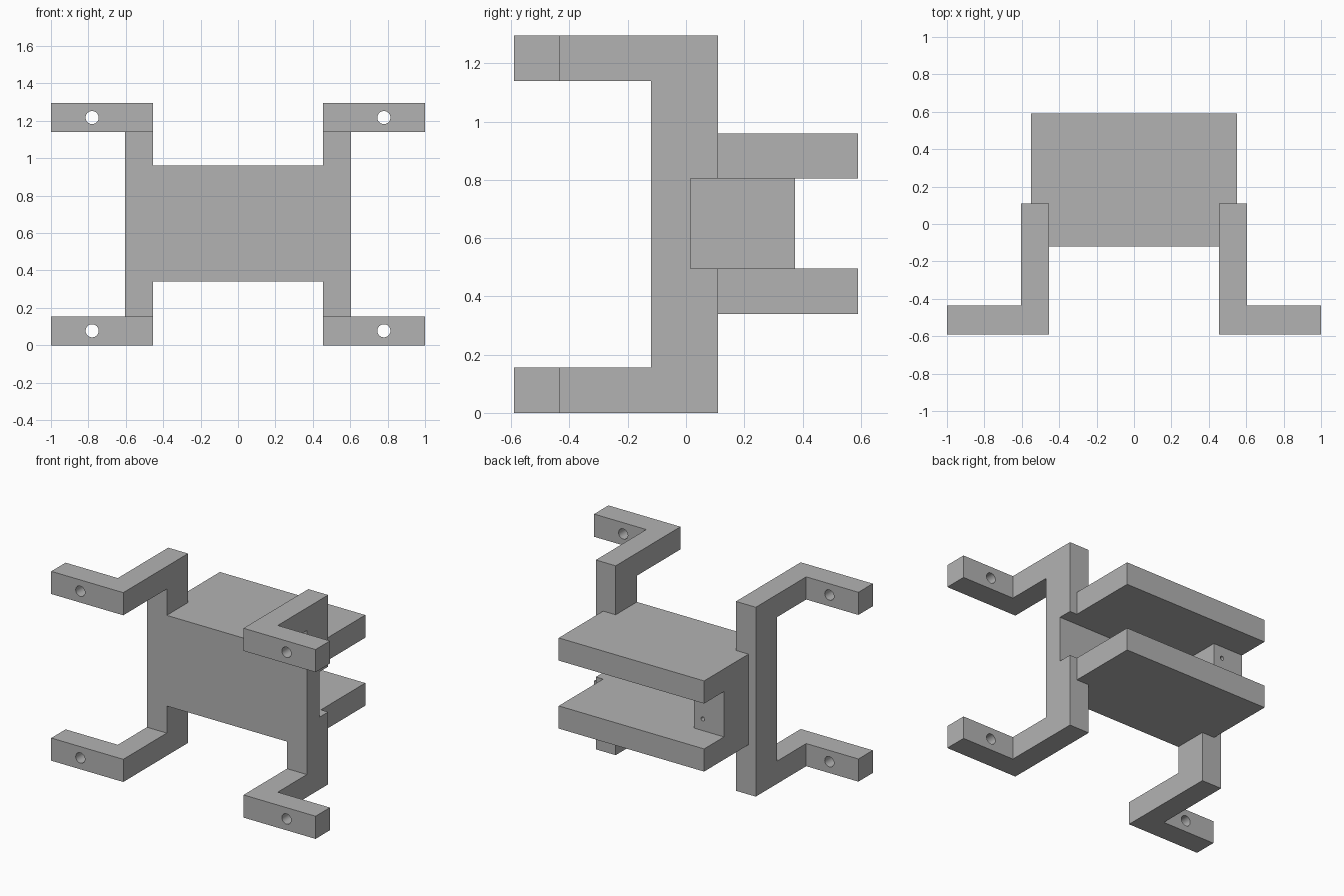
import bpy, bmesh
from mathutils import Vector, Matrix
from math import pi

default = bpy.data.objects.get("Cube")
if default:
    bpy.data.objects.remove(default, do_unlink=True)

grey = bpy.data.materials.new("plain grey")
grey.use_nodes = True
colour = (0.45, 0.45, 0.45, 1)
grey.diffuse_color = colour
grey.node_tree.nodes["Principled BSDF"].inputs["Base Color"].default_value = colour


def finish(name, bm):
    bmesh.ops.recalc_face_normals(bm, faces=bm.faces)
    mesh = bpy.data.meshes.new(name)
    bm.to_mesh(mesh)
    bm.free()
    mesh.materials.append(grey)
    obj = bpy.data.objects.new(name, mesh)
    bpy.context.collection.objects.link(obj)
    return obj


def prism(name, outline, axis, lo, hi):
    """Extrude a flat outline along x (outline is y, z) or z (outline is x, y)."""
    bm = bmesh.new()
    place = (lambda a, b: (lo, a, b)) if axis == "x" else (lambda a, b: (a, b, lo))
    face = bm.faces.new([bm.verts.new(place(a, b)) for a, b in outline])
    moved = bmesh.ops.extrude_face_region(bm, geom=[face])["geom"]
    step = Vector((hi - lo, 0, 0)) if axis == "x" else Vector((0, 0, hi - lo))
    bmesh.ops.translate(bm, vec=step, verts=[v for v in moved if isinstance(v, bmesh.types.BMVert)])
    return finish(name, bm)


def rect(a0, a1, b0, b1):
    return [(a0, b0), (a1, b0), (a1, b1), (a0, b1)]


def drill(obj, x, y, z, radius, depth):
    """Cut a round hole running along y."""
    bm = bmesh.new()
    bmesh.ops.create_cone(bm, cap_ends=True, segments=32, radius1=radius, radius2=radius, depth=depth,
                          matrix=Matrix.Translation((x, y, z)) @ Matrix.Rotation(pi / 2, 4, "X"))
    cutter = finish("hole_cutter", bm)
    cutter.hide_render = True
    cutter.display_type = "WIRE"
    cut = obj.modifiers.new("hole", "BOOLEAN")
    cut.operation, cut.solver, cut.object = "DIFFERENCE", "EXACT", cutter
    # Bake the cut so the cutter can go
    graph = bpy.context.evaluated_depsgraph_get()
    mesh = bpy.data.meshes.new_from_object(obj.evaluated_get(graph))
    obj.modifiers.clear()
    obj.data = mesh
    bpy.data.objects.remove(cutter, do_unlink=True)


# Shared dimensions
IN, OUT, WING = 0.455, 0.605, 0.55          # post inner, post outer, shelf half width
FRONT, FACE, INNER, REAR, TIP = -0.59, -0.12, 0.015, 0.11, 0.59
ARM, TOP = 0.155, 1.295
SHELF = (0.34, 0.495, 0.805, 0.96)
TAB = FRONT + ARM

# Side brackets: C-shaped post with arms; the left one is notched between the shelves
c_shape = [(TAB, 0), (REAR, 0), (REAR, TOP), (TAB, TOP),
           (TAB, TOP - ARM), (FACE, TOP - ARM), (FACE, ARM), (TAB, ARM)]
notch = [(REAR, SHELF[1]), (INNER, SHELF[1]), (INNER, SHELF[2]), (REAR, SHELF[2])]
prism("right_bracket", c_shape, "x", -OUT, -IN)
prism("left_bracket", c_shape[:2] + notch + c_shape[2:], "x", IN, OUT)

# Mounting tabs with screw holes
for side, label in ((1, "left"), (-1, "right")):
    for base, level in ((0, "lower"), (TOP - ARM, "upper")):
        tab = prism(f"{level}_{label}_tab", rect(side * IN, side, FRONT, TAB), "z", base, base + ARM)
        drill(tab, side * 0.78, FRONT + ARM / 2, base + ARM / 2, 0.035, 0.4)

# Shelves, stepped round the posts
half = [(IN, FACE), (IN, REAR), (WING, REAR), (WING, TIP)]
shelf_plan = half + [(-x, y) for x, y in reversed(half)]
prism("lower_shelf", shelf_plan, "z", SHELF[0], SHELF[1])
prism("upper_shelf", shelf_plan, "z", SHELF[2], SHELF[3])

# Front wall joining the shelves
prism("front_wall", rect(-IN, IN, FACE, INNER), "z", SHELF[1], SHELF[2])

# Screw block between the shelves on the right side
block_plan = [(-IN, INNER), (-0.325, INNER), (-0.325, 0.375), (-WING, 0.375), (-WING, REAR), (-IN, REAR)]
block = prism("screw_block", block_plan, "z", SHELF[1], SHELF[2])
for z in (0.575, 0.725):
    drill(block, -0.39, 0.375, z, 0.014, 0.4)

# Round only the hole walls
for obj in list(bpy.context.collection.objects):
    if obj.type == "MESH" and (obj.name.endswith("_tab") or obj == block):
        bpy.ops.object.select_all(action="DESELECT")
        obj.select_set(True)
        bpy.context.view_layer.objects.active = obj
        bpy.ops.object.shade_smooth_by_angle()
